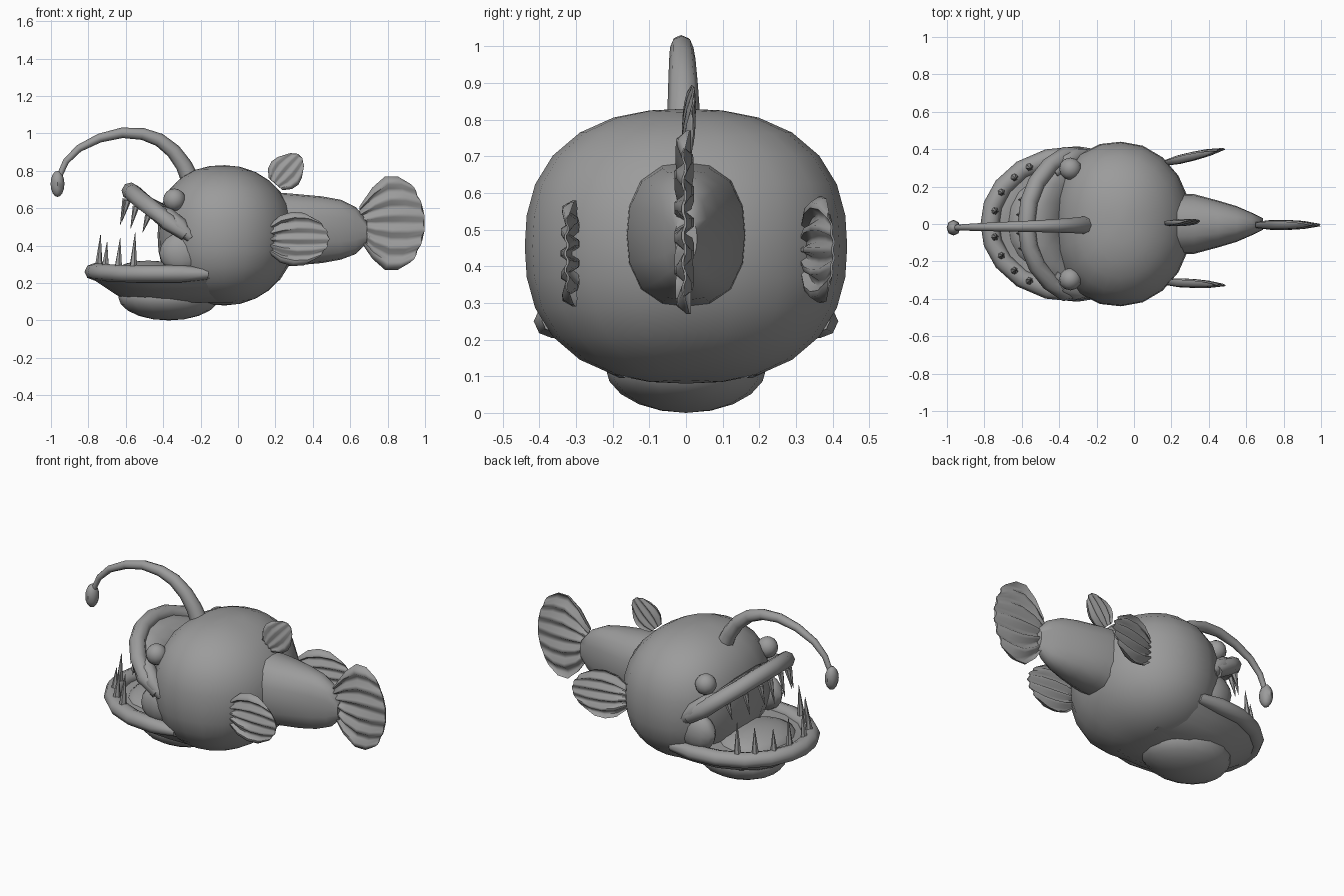
import bpy, bmesh, math
from mathutils import Vector, Matrix

if "Cube" in bpy.data.objects:
    bpy.data.objects.remove(bpy.data.objects["Cube"])

skin = bpy.data.materials.new("grey_skin")
skin.diffuse_color = (0.33, 0.33, 0.33, 1)
skin.use_nodes = True
skin.node_tree.nodes["Principled BSDF"].inputs["Base Color"].default_value = skin.diffuse_color


def finish(bm, name, angle=50):
    """Turn a bmesh into a named, smooth shaded object."""
    bmesh.ops.recalc_face_normals(bm, faces=bm.faces[:])
    me = bpy.data.meshes.new(name)
    bm.to_mesh(me)
    bm.free()
    ob = bpy.data.objects.new(name, me)
    bpy.context.collection.objects.link(ob)
    me.materials.append(skin)
    bpy.ops.object.select_all(action='DESELECT')
    ob.select_set(True)
    bpy.context.view_layer.objects.active = ob
    bpy.ops.object.shade_smooth_by_angle(angle=math.radians(angle))
    return ob


def boxy(a, b, n):
    """Scale that pushes a round point (a, b) out to a squarer outline."""
    r = math.hypot(a, b)
    return r / (abs(a) ** n + abs(b) ** n) ** (1 / n) if r > 1e-6 else 1


def ellipsoid(name, centre, radii, segs=16, rings=10):
    bm = bmesh.new()
    m = Matrix.Translation(centre) @ Matrix.Diagonal((*radii, 1))
    bmesh.ops.create_uvsphere(bm, u_segments=segs, v_segments=rings, radius=1, matrix=m)
    return finish(bm, name)


def loft(name, rings, closed=True, caps=True, angle=50):
    """Skin a list of point rings."""
    bm = bmesh.new()
    vs = [[bm.verts.new(p) for p in r] for r in rings]
    n = len(rings[0])
    for a, b in zip(vs, vs[1:]):
        for i in range(n if closed else n - 1):
            j = (i + 1) % n
            bm.faces.new((a[i], a[j], b[j], b[i]))
    if caps:
        bm.faces.new(vs[0])
        bm.faces.new(vs[-1])
    return finish(bm, name, angle)


def tube(name, path, radii, side, n=8, flat=1.0):
    """Round tube along a path; side is a reference axis for the rings."""
    pts = [Vector(p) for p in path]
    rings = []
    for i, p in enumerate(pts):
        t = (pts[min(i + 1, len(pts) - 1)] - pts[max(i - 1, 0)]).normalized()
        a = t.cross(Vector(side)).normalized()
        b = a.cross(t)
        r = radii[i]
        rings.append([p + a * r * flat * math.cos(k * math.tau / n)
                      + b * r * math.sin(k * math.tau / n) for k in range(n)])
    return loft(name, rings)


def mirrored(half):
    """Path from the centre line outwards -> full left to right path."""
    return [(x, -y, z) for x, y, z in reversed(half) if y > 0] + half


def fin(name, origin, along, across, length, widths, folds, ridge=0.012, thick=0.012):
    """Pleated fan, thickest in the middle and thin at the tip."""
    o, u, v = Vector(origin), Vector(along).normalized(), Vector(across).normalized()
    w = u.cross(v)
    rays = 4 * folds
    body_of_fin = (0.6, 1, 1, 0.8, 0.25)
    rows = []
    for i, wd in enumerate(widths):
        t = i / (len(widths) - 1)
        front, back = [], []
        for j in range(rays):
            s = 2 * j / (rays - 1) - 1
            up = 1 if j % 4 in (1, 2) else -1
            reach = length * t * (1 - 0.2 * s * s + 0.012 * up)
            p = o + u * reach + v * wd * s + w * ridge * up * body_of_fin[i]
            h = w * thick * body_of_fin[i] * (1 - 0.6 * s ** 4)
            front.append(p + h)
            back.append(p - h)
        rows.append(front + back[::-1])
    return loft(name, rows, angle=60)


def teeth(name, specs, radius):
    """Cones given as (base, tip)."""
    bm = bmesh.new()
    for base, tip in specs:
        b, d = Vector(base), Vector(tip) - Vector(base)
        m = Matrix.Translation(b + d / 2) @ d.to_track_quat('Z', 'Y').to_matrix().to_4x4()
        bmesh.ops.create_cone(bm, cap_ends=True, segments=6, radius1=radius,
                              radius2=0.001, depth=d.length, matrix=m)
    return finish(bm, name)


# Body: rounded box section, blunter in front
body = ellipsoid("body", (0, 0, 0), (1, 1, 1), 20, 14)
for v in body.data.vertices:
    x, y, z = v.co
    k = boxy(x, math.hypot(y, z), 2.35) if x < 0 else 1
    q = k * boxy(y, z, 2.4)
    v.co = (-0.07 + x * k * (0.38 if x > 0 else 0.36), y * q * 0.44, 0.455 + z * q * 0.375)
ellipsoid("belly", (-0.37, 0, 0.125), (0.27, 0.22, 0.125))

# Tail stem: x, centre z, half width, half height
stem = [(0.2, 0.485, 0.165, 0.2), (0.32, 0.485, 0.16, 0.19), (0.45, 0.485, 0.125, 0.178),
        (0.55, 0.485, 0.095, 0.16), (0.63, 0.48, 0.06, 0.125), (0.69, 0.475, 0.03, 0.06)]
rings = []
for x, z, ry, rz in stem:
    ring = []
    for k in range(16):
        c, s = math.cos(k * math.tau / 16), math.sin(k * math.tau / 16)
        q = boxy(c, s, 2.5)
        ring.append((x, ry * c * q, z + rz * s * q))
    rings.append(ring)
loft("tail_stem", rings)

# Fins
fin("tail_fin", (0.65, -0.005, 0.52), (1, 0, 0), (0, 0, 1), 0.345,
    (0.09, 0.19, 0.25, 0.25, 0.21), 6, 0.013, 0.014)
fin("dorsal_fin", (0.2, 0, 0.73), (0.66, 0.1, 0.75), (-0.75, 0, 0.66), 0.2,
    (0.05, 0.085, 0.095, 0.085, 0.06), 4, 0.007, 0.009)
fin("left_side_fin", (0.16, -0.31, 0.435), (1, -0.05, 0), (0, 0, 1), 0.325,
    (0.07, 0.125, 0.145, 0.14, 0.105), 5)
fin("right_side_fin", (0.16, 0.325, 0.445), (1, 0.24, 0), (0, 0, 1), 0.33,
    (0.07, 0.125, 0.145, 0.14, 0.105), 5)

# Lower jaw: rim, bowl running back into the body, and tongue
jaw = mirrored([(-0.77, 0, 0.26), (-0.755, 0.1, 0.26), (-0.7, 0.2, 0.255), (-0.6, 0.29, 0.25),
                (-0.46, 0.35, 0.25), (-0.3, 0.365, 0.25), (-0.16, 0.36, 0.25)])
tube("lower_lip", jaw, [0.03] + [0.046] * (len(jaw) - 2) + [0.03], (0, 0, 1), flat=1.1)
bowl = [(0, -0.33, 0)] + jaw + [(0, 0.33, 0)]
loft("jaw_bowl", [[(-0.1 + (x + 0.1) * sx, y * sy, z) for x, y, _ in bowl]
                  for sx, sy, z in ((0.97, 0.97, 0.26), (1.02, 1.02, 0.225), (0.93, 0.9, 0.185),
                                    (0.83, 0.75, 0.14), (0.72, 0.5, 0.095))])
ellipsoid("tongue", (-0.48, 0, 0.24), (0.2, 0.25, 0.08))

# Upper lip and the skin joining it to the head
lip = mirrored([(-0.575, 0, 0.69), (-0.56, 0.12, 0.68), (-0.52, 0.22, 0.645),
                (-0.45, 0.31, 0.59), (-0.37, 0.365, 0.525), (-0.28, 0.375, 0.455)])
tube("upper_lip", lip, [0.035] + [0.048] * (len(lip) - 2) + [0.035], (-0.6, 0, 0.8))
palate = loft("palate", [[(x + dx, y * s, z - dz) for x, y, z in lip]
                         for dx, s, dz in ((0, 1, 0), (0.09, 0.95, 0.045), (0.2, 0.85, 0.1))],
              closed=False, caps=False)
mod = palate.modifiers.new("thickness", 'SOLIDIFY')
mod.thickness, mod.offset = 0.04, 0

# Eyes, brow folds and mouth corners on both sides
for side, s in (("left", -1), ("right", 1)):
    ellipsoid(side + "_eye", (-0.34, 0.295 * s, 0.645), (0.06, 0.06, 0.06), 12, 8)
    ellipsoid(side + "_mouth_corner", (-0.3, 0.32 * s, 0.36), (0.12, 0.065, 0.11), 12, 8)
    tube(side + "_cheek_fold", [(-0.43, 0.27 * s, 0.59), (-0.37, 0.33 * s, 0.555),
                                (-0.31, 0.365 * s, 0.505), (-0.25, 0.37 * s, 0.44)],
         (0.03, 0.045, 0.045, 0.03), (-0.6, 0, 0.8))

# Teeth
low = [(-0.745, 0.07, 0.16), (-0.71, 0.17, 0.12), (-0.64, 0.25, 0.14), (-0.56, 0.305, 0.17)]
teeth("lower_teeth", [((x, y * s, 0.28), (x + 0.01, y * s * 0.97, 0.3 + h))
                      for x, y, h in low for s in (-1, 1)], 0.022)
up = [(-0.6, 0.05, 0.65, 0.14), (-0.59, 0.13, 0.64, 0.11),
      (-0.545, 0.21, 0.61, 0.12), (-0.48, 0.285, 0.56, 0.09)]
teeth("upper_teeth", [((x, y * s, z), (x - 0.03, y * s, z - h))
                      for x, y, z, h in up for s in (-1, 1)], 0.018)

# Lure stalk and bulb
stalk = [(-0.25, 0.74), (-0.29, 0.83), (-0.345, 0.905), (-0.42, 0.965), (-0.51, 0.997),
         (-0.62, 1.003), (-0.74, 0.975), (-0.85, 0.92), (-0.92, 0.85), (-0.96, 0.76)]
tube("lure_stalk", [(x, -0.005 - 0.015 * i / 9, z) for i, (x, z) in enumerate(stalk)],
     [0.05, 0.044, 0.04, 0.036, 0.032, 0.028, 0.024, 0.02, 0.017, 0.015], (0, 1, 0))
ellipsoid("lure_bulb", (-0.965, -0.02, 0.73), (0.037, 0.042, 0.07), 8, 8)
